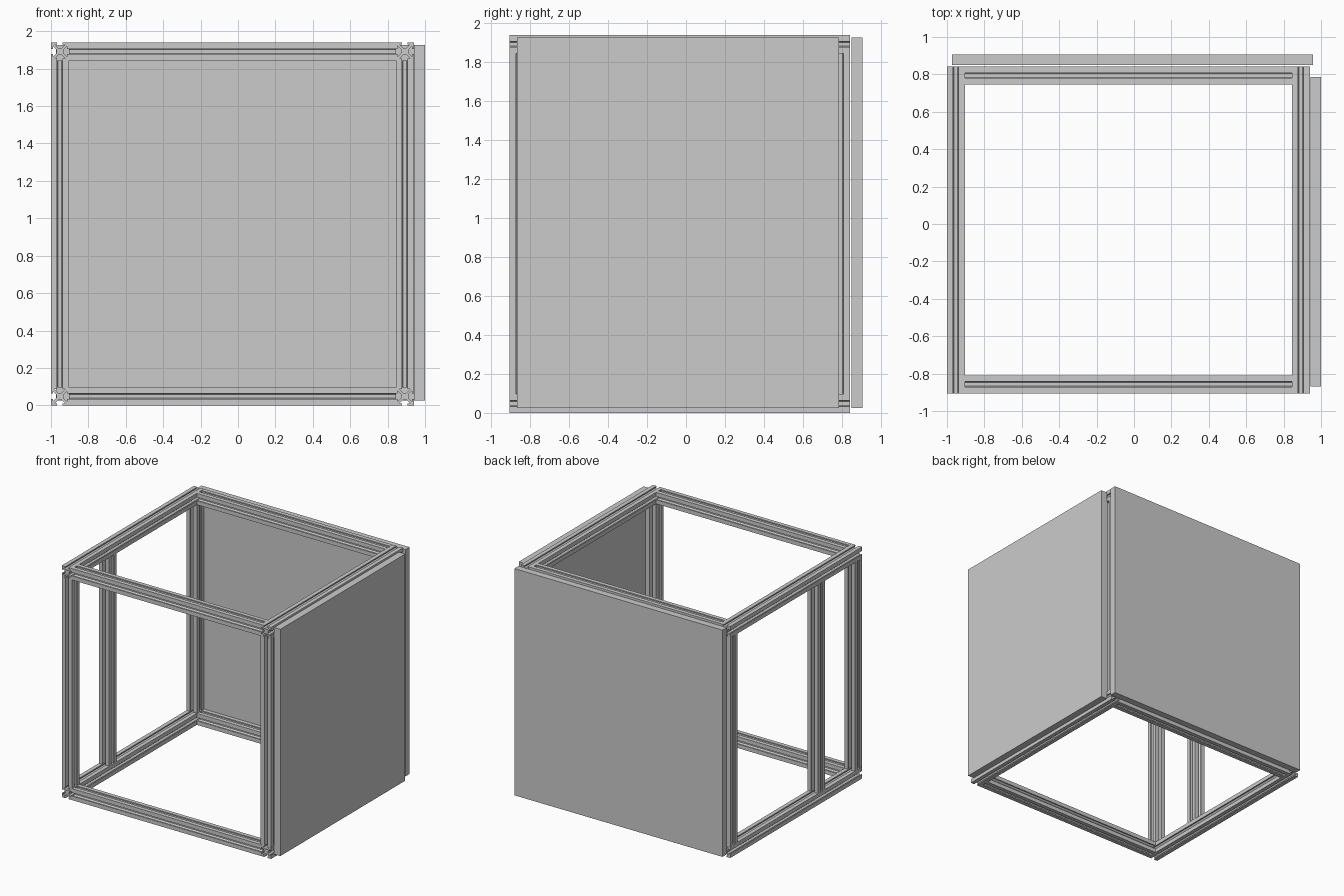
import bpy, bmesh
from mathutils import Matrix, Vector

if "Cube" in bpy.data.objects:
    bpy.data.objects.remove(bpy.data.objects["Cube"])

W = 0.096          # width of the slotted profile
L = 1.747          # length of every beam
X0, X1 = -1 + W / 2, 0.94 - W / 2
Y0, Y1 = -0.905 + W / 2, 0.842 - W / 2
Z0, Z1 = W / 2, 1.94 - W / 2
XM, YM, ZM = (X0 + X1) / 2, (Y0 + Y1) / 2, (Z0 + Z1) / 2

# one side of the slotted cross-section, repeated four times
SIDE = [(.5, .5), (.15, .5), (.15, .4), (.3, .4), (.1, .2),
        (-.1, .2), (-.3, .4), (-.15, .4), (-.15, .5)]


def link(name, bm):
    bmesh.ops.recalc_face_normals(bm, faces=bm.faces)
    me = bpy.data.meshes.new(name)
    bm.to_mesh(me)
    bm.free()
    ob = bpy.data.objects.new(name, me)
    bpy.context.collection.objects.link(ob)
    return ob


def beam(name, axis, centre):
    """Slotted beam of length L along the given axis."""
    bm = bmesh.new()
    pts = []
    for _ in range(4):
        pts += [p for p in SIDE] if not pts else [(-y, x) for x, y in pts[-len(SIDE):]]
    face = bm.faces.new([bm.verts.new((x * W, y * W, -L / 2)) for x, y in pts])
    ext = bmesh.ops.extrude_face_region(bm, geom=[face], use_keep_orig=True)
    top = [v for v in ext["geom"] if isinstance(v, bmesh.types.BMVert)]
    bmesh.ops.translate(bm, vec=(0, 0, L), verts=top)
    turn = Vector((0, 0, 1)).rotation_difference(Vector(axis)).to_matrix().to_4x4()
    bm.transform(Matrix.Translation(centre) @ turn)
    return link(name, bm)


def panel(name, lo, hi):
    """Flat board between two corners."""
    lo, hi = Vector(lo), Vector(hi)
    bm = bmesh.new()
    bmesh.ops.create_cube(bm, size=1)
    bm.transform(Matrix.Translation((lo + hi) / 2) @ Matrix.Diagonal((*(hi - lo), 1)))
    return link(name, bm)


# side rails running front to back
for xn, x in (("left", X0), ("right", X1)):
    for zn, z in (("bottom", Z0), ("top", Z1)):
        beam(f"{xn}_{zn}_rail", (0, 1, 0), (x, YM, z))

# cross rails between the side rails
for yn, y in (("front", Y0), ("back", Y1)):
    for zn, z in (("bottom", Z0), ("top", Z1)):
        beam(f"{yn}_{zn}_cross_rail", (1, 0, 0), (XM, y, z))

# corner posts
for xn, x in (("left", X0), ("right", X1)):
    for yn, y in (("front", Y0), ("back", Y1)):
        beam(f"{yn}_{xn}_post", (0, 0, 1), (x, y, ZM))

# extra post in the left side
beam("left_middle_post", (0, 0, 1), (X0, -0.367, ZM))

# boards standing just off the frame
panel("right_panel", (0.943, -0.868, 0.026), (1.0, 0.786, 1.926))
panel("back_panel", (-0.972, 0.85, 0.026), (0.957, 0.905, 1.926))
